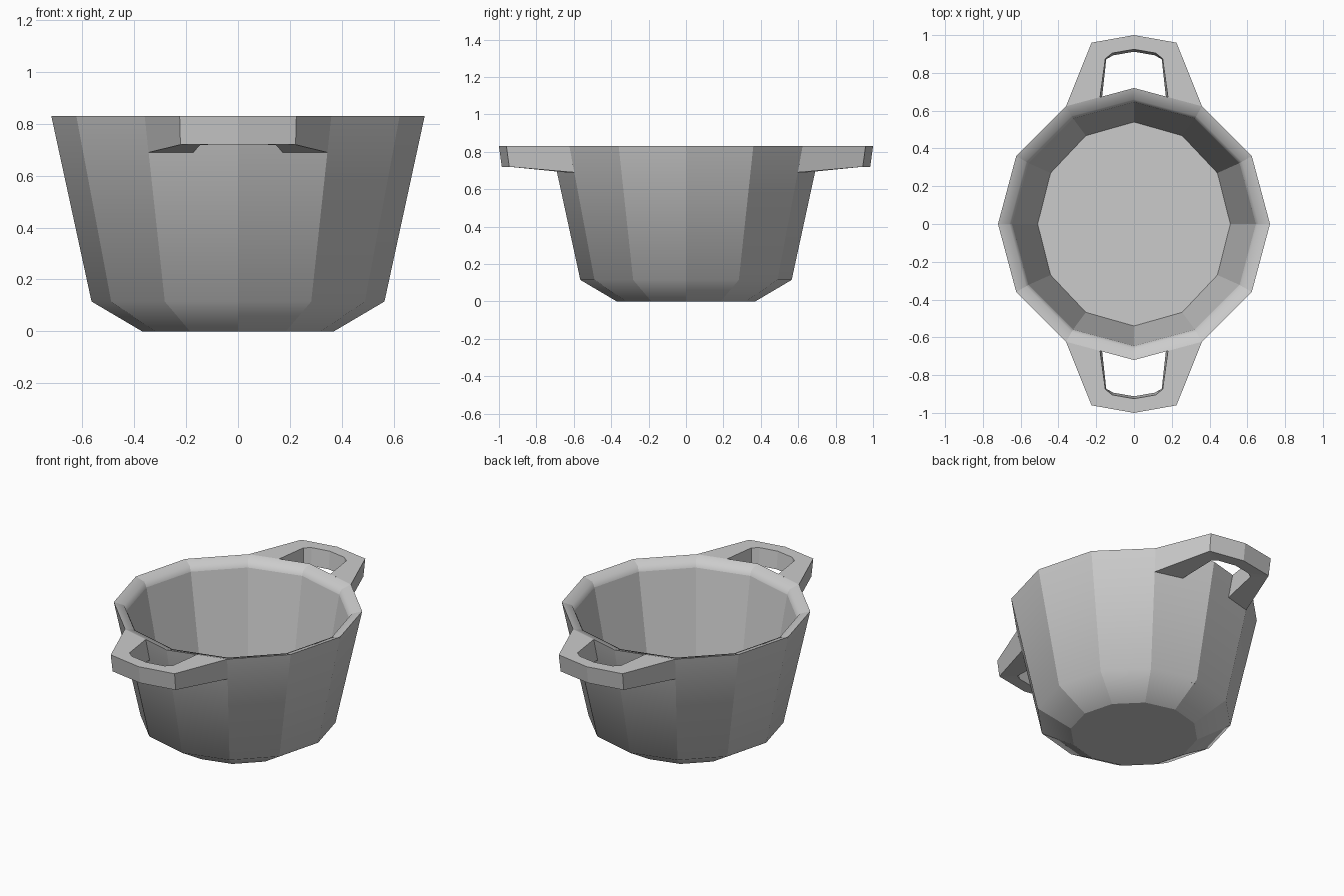
import bpy, bmesh, math

if "Cube" in bpy.data.objects:
    bpy.data.objects.remove(bpy.data.objects["Cube"])


def new_object(name, bm):
    bmesh.ops.recalc_face_normals(bm, faces=bm.faces)
    mesh = bpy.data.meshes.new(name)
    bm.to_mesh(mesh)
    bm.free()
    obj = bpy.data.objects.new(name, mesh)
    bpy.context.collection.objects.link(obj)
    return obj


# Pot body: twelve-sided closed shell, (x radius, y radius, height, sharp ring)
SIDES = 12
profile = [
    (0.37, 0.37, 0.0, True),        # base
    (0.565, 0.565, 0.115, False),   # top of the chamfer
    (0.72, 0.72, 0.83, True),       # outer rim
    (0.66, 0.66, 0.812, False),     # inner rim
    (0.645, 0.645, 0.78, True),     # lid step
    (0.51, 0.54, 0.10, True),       # inside floor
]
bm = bmesh.new()
rings = []
for rx, ry, z, _ in profile:
    angles = [math.tau * i / SIDES for i in range(SIDES)]
    rings.append([bm.verts.new((rx * math.cos(a), ry * math.sin(a), z)) for a in angles])
for low, high in zip(rings, rings[1:]):
    for i in range(SIDES):
        j = (i + 1) % SIDES
        bm.faces.new((low[i], low[j], high[j], high[i])).smooth = True
bm.faces.new(rings[0])
bm.faces.new(rings[-1])
# Crisp facets around the pot, soft transitions at the chamfer and inner rim
for low, high in zip(rings, rings[1:]):
    for a, b in zip(low, high):
        bm.edges.get((a, b)).smooth = False
for ring, row in zip(rings, profile):
    for i in range(SIDES):
        bm.edges.get((ring[i], ring[(i + 1) % SIDES])).smooth = not row[3]
new_object("pot_body", bm)

# Handles: one quarter of the pair, mirrored in x and y.
# Stations: outer top xy, inner top xy, outer bottom xyz, inner bottom xyz
stations = [
    ((0.36, 0.6235), (0.18, 0.6718), (0.345, 0.5975, 0.69), (0.172, 0.644, 0.69)),
    ((0.225, 0.96), (0.152, 0.875), (0.222, 0.945, 0.72), (0.147, 0.872, 0.718)),
    ((0.225, 0.96), (0.115, 0.905), (0.222, 0.945, 0.72), (0.11, 0.893, 0.72)),
    ((0.0, 1.0), (0.0, 0.925), (0.0, 0.985, 0.72), (0.0, 0.912, 0.72)),
]
bm = bmesh.new()
rows = []
for ot, it, ob, ib in stations:
    corners = ((*ot, 0.83), (*it, 0.83), ib, ob)
    rows.append([bm.verts.new(c) for c in corners])
for r, s in zip(rows, rows[1:]):
    for i in range(4):
        j = (i + 1) % 4
        bm.faces.new((r[i], r[j], s[j], s[i]))
bmesh.ops.remove_doubles(bm, verts=bm.verts, dist=0.0005)
handles = new_object("side_handles", bm)
mirror = handles.modifiers.new("mirror", 'MIRROR')
mirror.use_axis = (True, True, False)
mirror.use_clip = True
